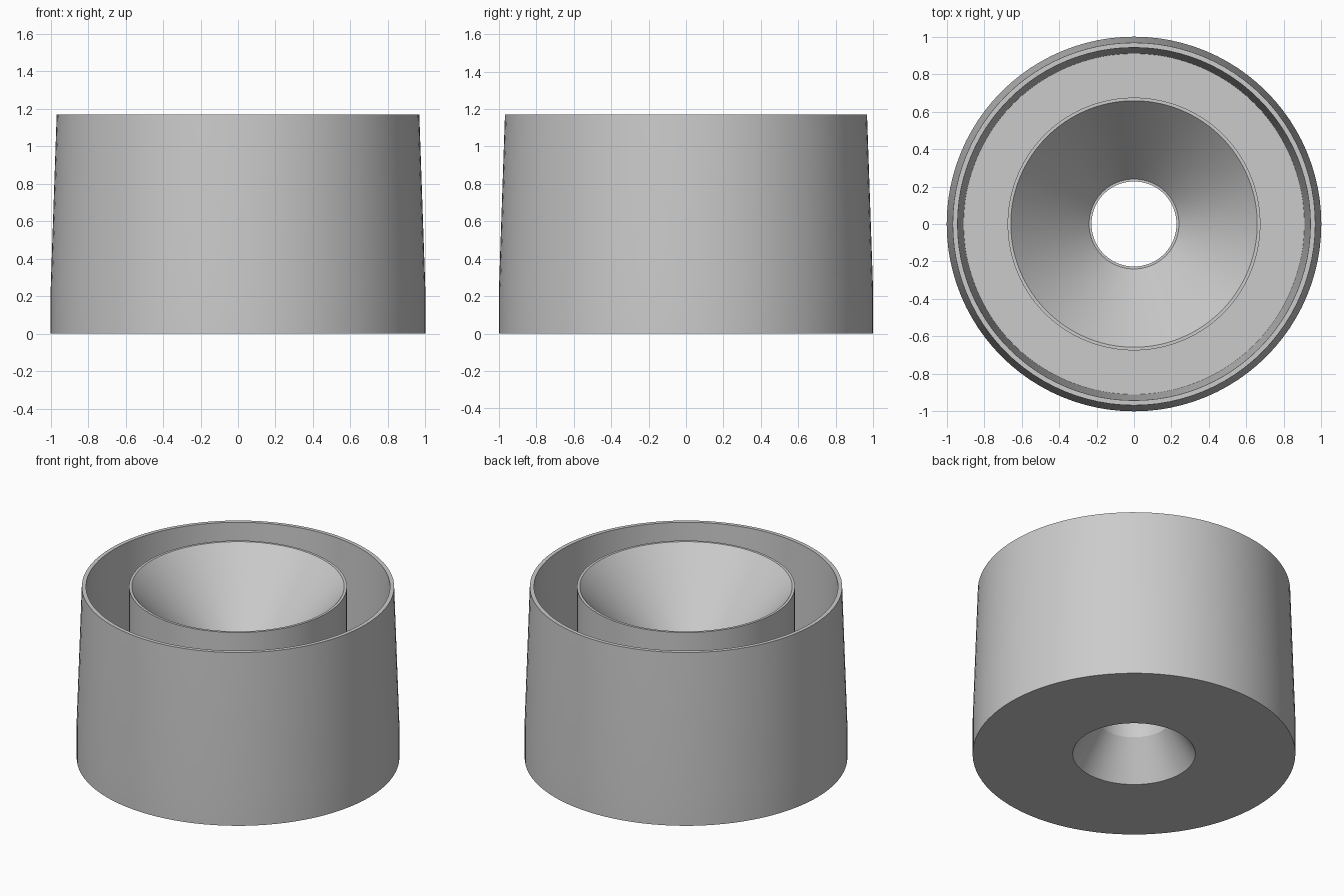
import bpy, bmesh, math

if "Cube" in bpy.data.objects:
    bpy.data.objects.remove(bpy.data.objects["Cube"])

SEGMENTS = 96
FLOOR = 0.24   # trough floor, top of the base plate
THROAT = 0.7   # bottom of the funnel cone
TOP = 1.17     # height of both rims


def lathe(name, profile, material):
    """Spin a closed (radius, height) profile around the z axis."""
    bm = bmesh.new()
    rings = []
    for i in range(SEGMENTS):
        a = 2 * math.pi * i / SEGMENTS
        rings.append([bm.verts.new((r * math.cos(a), r * math.sin(a), z))
                      for r, z in profile])
    n = len(profile)
    for i in range(SEGMENTS):
        a, b = rings[i], rings[(i + 1) % SEGMENTS]
        for j in range(n):
            k = (j + 1) % n
            bm.faces.new((a[j], b[j], b[k], a[k]))
    bmesh.ops.recalc_face_normals(bm, faces=bm.faces)
    mesh = bpy.data.meshes.new(name)
    bm.to_mesh(mesh)
    bm.free()
    mesh.materials.append(material)
    obj = bpy.data.objects.new(name, mesh)
    bpy.context.collection.objects.link(obj)
    bpy.ops.object.select_all(action='DESELECT')
    obj.select_set(True)
    bpy.context.view_layer.objects.active = obj
    bpy.ops.object.shade_smooth_by_angle(angle=math.radians(30))
    return obj


grey = bpy.data.materials.new("light grey")
grey.diffuse_color = (0.6, 0.6, 0.6, 1)
grey.use_nodes = True
grey.node_tree.nodes["Principled BSDF"].inputs["Base Color"].default_value = grey.diffuse_color

# One-piece moulded body: base plate, drafted outer wall, trough and funnel
lathe("moated_bowl", [
    (0.38, 0.0), (1.0, 0.0),             # underside
    (1.0, FLOOR), (0.968, TOP),          # outer wall
    (0.942, TOP), (0.91, FLOOR),         # rim and trough wall
    (0.675, FLOOR), (0.675, TOP),        # trough floor and funnel outside
    (0.658, TOP), (0.24, THROAT),        # funnel rim and cone
    (0.227, THROAT), (0.227, 0.25),      # throat ledge and bore above the flared hole
], grey)
